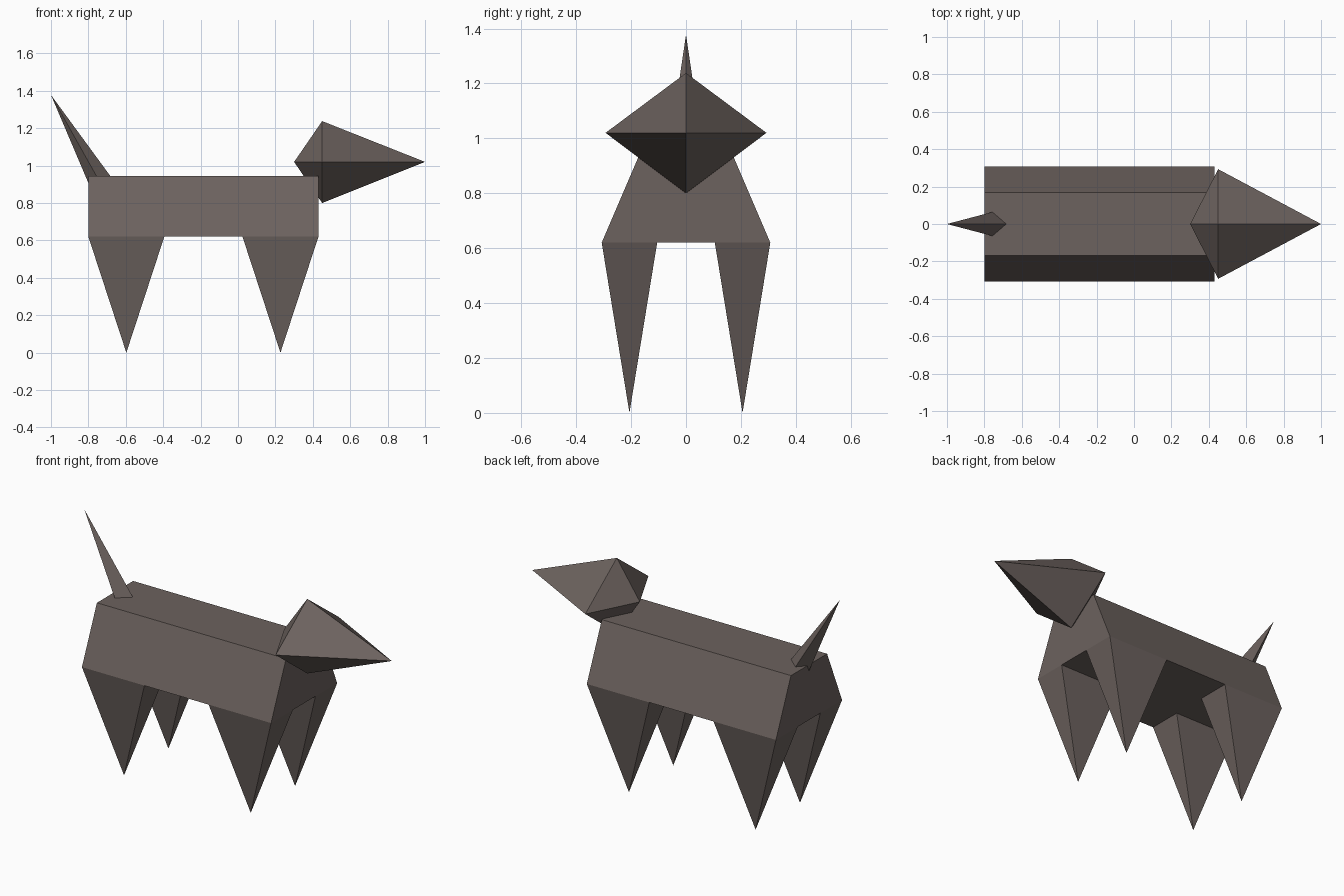
import bpy, bmesh
from mathutils import Vector

if "Cube" in bpy.data.objects:
    bpy.data.objects.remove(bpy.data.objects["Cube"])

fur = bpy.data.materials.new("dark brown grey")
fur.diffuse_color = (0.150, 0.122, 0.112, 1)
fur.use_nodes = True
fur.node_tree.nodes["Principled BSDF"].inputs["Base Color"].default_value = fur.diffuse_color


def hull(name, points):
    """Flat-faced convex part from its few corner points."""
    bm = bmesh.new()
    for p in points:
        bm.verts.new(p)
    bmesh.ops.convex_hull(bm, input=bm.verts)
    bmesh.ops.dissolve_limit(bm, angle_limit=0.001, verts=bm.verts, edges=bm.edges)
    bmesh.ops.recalc_face_normals(bm, faces=bm.faces)
    mesh = bpy.data.meshes.new(name)
    bm.to_mesh(mesh)
    bm.free()
    mesh.materials.append(fur)
    ob = bpy.data.objects.new(name, mesh)
    bpy.context.collection.objects.link(ob)
    return ob


BACK, FRONT, BELLY, TOP = -0.80, 0.43, 0.62, 0.945

# body: trapezoid prism, narrower on top
hull("body", [(x, s * w, z) for x in (BACK, FRONT) for s in (-1, 1)
              for w, z in ((0.307, BELLY), (0.168, TOP))])

# legs: upside-down pyramids
for end, cx in (("back", -0.597), ("front", 0.227)):
    for side, s in (("right", -1), ("left", 1)):
        base = [(cx + dx, s * y, BELLY) for dx in (-0.203, 0.203) for y in (0.105, 0.307)]
        hull(f"{end}_{side}_leg", base + [(cx, s * 0.206, 0)])

# head: stretched octahedron
hull("head", [(0.30, 0, 1.02), (1.0, 0, 1.02), (0.45, -0.293, 1.02),
              (0.45, 0.293, 1.02), (0.45, 0, 1.238), (0.45, 0, 0.80)])

# tail: tilted spike whose diamond base is sunk into the body
tip = Vector((-1.0, 0, 1.378))
ring = [(-0.816, 0, TOP), (-0.757, 0.064, TOP), (-0.683, 0, TOP), (-0.757, -0.064, TOP)]
hull("tail", [tip] + [tip + (Vector(p) - tip) * 1.15 for p in ring])
